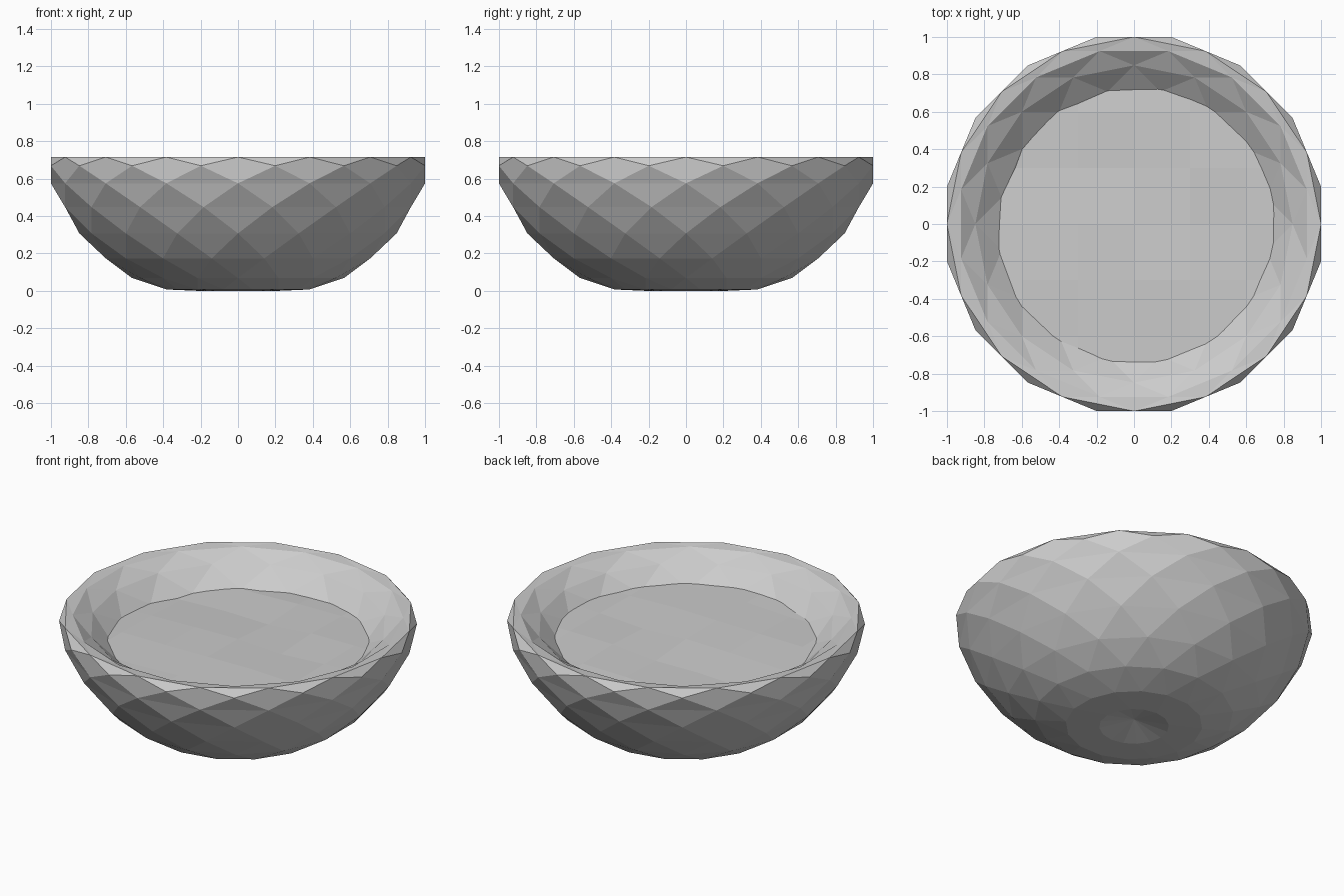
import bpy, bmesh, math, random
from mathutils import Vector

if "Cube" in bpy.data.objects:
    bpy.data.objects.remove(bpy.data.objects["Cube"])

N = 16
R = 1.02


def ring_point(k, half):
    """Point on ring k; half counts in steps of 1/32 turn.
    Rings rise along the outside, roll over the rim and sink back inside."""
    r = R * math.sin(k * math.pi / N)
    z = 0.3615 * (1 - math.cos(math.radians(22.5 * k - 30.5))) - 0.004
    a = half * math.pi / N
    return Vector((r * math.cos(a), r * math.sin(a), z))


def finish(bm, name):
    mesh = bpy.data.meshes.new(name)
    bm.to_mesh(mesh)
    bm.free()
    ob = bpy.data.objects.new(name, mesh)
    bpy.context.collection.objects.link(ob)
    return ob


# bowl: double-walled, diamond facets, odd rings in line and even rings offset
bm = bmesh.new()
rings = []
for k in range(N + 1):
    if k in (0, N):
        rings.append([bm.verts.new(ring_point(k, 0))] * N)
    else:
        off = 0 if k % 2 else 1
        rings.append([bm.verts.new(ring_point(k, 2 * i + off)) for i in range(N)])
for k in range(1, N):
    for i in range(N):
        if k % 2:
            a, b = rings[k][i], rings[k][(i + 1) % N]
        else:
            a, b = rings[k][i - 1], rings[k][i]
        # each diamond is folded along its horizontal diagonal
        bm.faces.new((rings[k - 1][i], b, a))
        bm.faces.new((a, b, rings[k + 1][i]))
bmesh.ops.recalc_face_normals(bm, faces=bm.faces)
finish(bm, "bowl")

# contents: gently uneven coarse sheet, its edge tucked into the hollow wall
random.seed(4)
bm = bmesh.new()
bmesh.ops.create_grid(bm, x_segments=6, y_segments=6, size=0.9)
for v in bm.verts:
    v.co.z = 0.556 + 0.015 * (v.co.x - v.co.y) + random.uniform(-0.012, 0.012)
for i in range(N):
    a = 2 * math.pi * i / N
    n = Vector((math.cos(a), math.sin(a), 0))
    bmesh.ops.bisect_plane(bm, geom=bm.verts[:] + bm.edges[:] + bm.faces[:],
                           plane_co=n * 0.78, plane_no=n, clear_outer=True)
finish(bm, "contents_surface")
